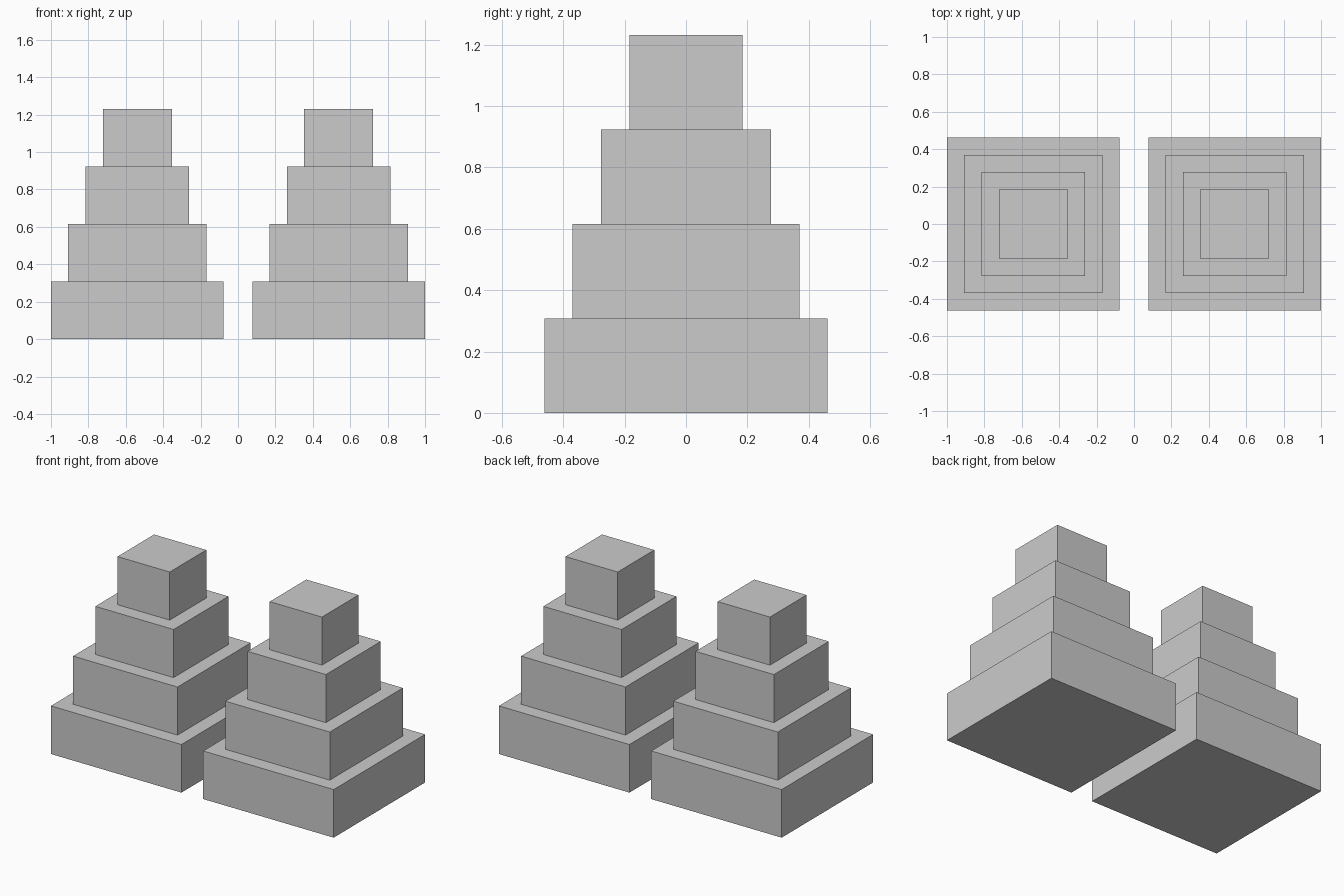
import bpy

cube = bpy.data.objects.get("Cube")
if cube:
    bpy.data.objects.remove(cube, do_unlink=True)

GREY = (0.6, 0.6, 0.6, 1.0)
stone = bpy.data.materials.new("plain_grey")
stone.use_nodes = True
stone.diffuse_color = GREY
stone.node_tree.nodes["Principled BSDF"].inputs["Base Color"].default_value = GREY

UNIT = 2 / 6.5          # height of one tier
BASE = 3 * UNIT         # width of the lowest tier
STEP = 0.6 * UNIT       # how much narrower each tier gets
CENTRE = 1 - BASE / 2   # distance of each tower from the middle


def add_tier(name, x, level):
    width = BASE - level * STEP
    bpy.ops.mesh.primitive_cube_add(size=1, location=(x, 0, (level + 0.5) * UNIT))
    tier = bpy.context.object
    tier.name = name
    tier.scale = (width, width, UNIT)
    bpy.ops.object.transform_apply(location=False, rotation=False, scale=True)
    tier.data.materials.append(stone)


# Two matching stepped towers, four square tiers each
for side, sign in (("left", 1), ("right", -1)):
    for level, part in enumerate(("base", "lower", "upper", "top")):
        add_tier(f"{side}_tower_{part}_tier", sign * CENTRE, level)
